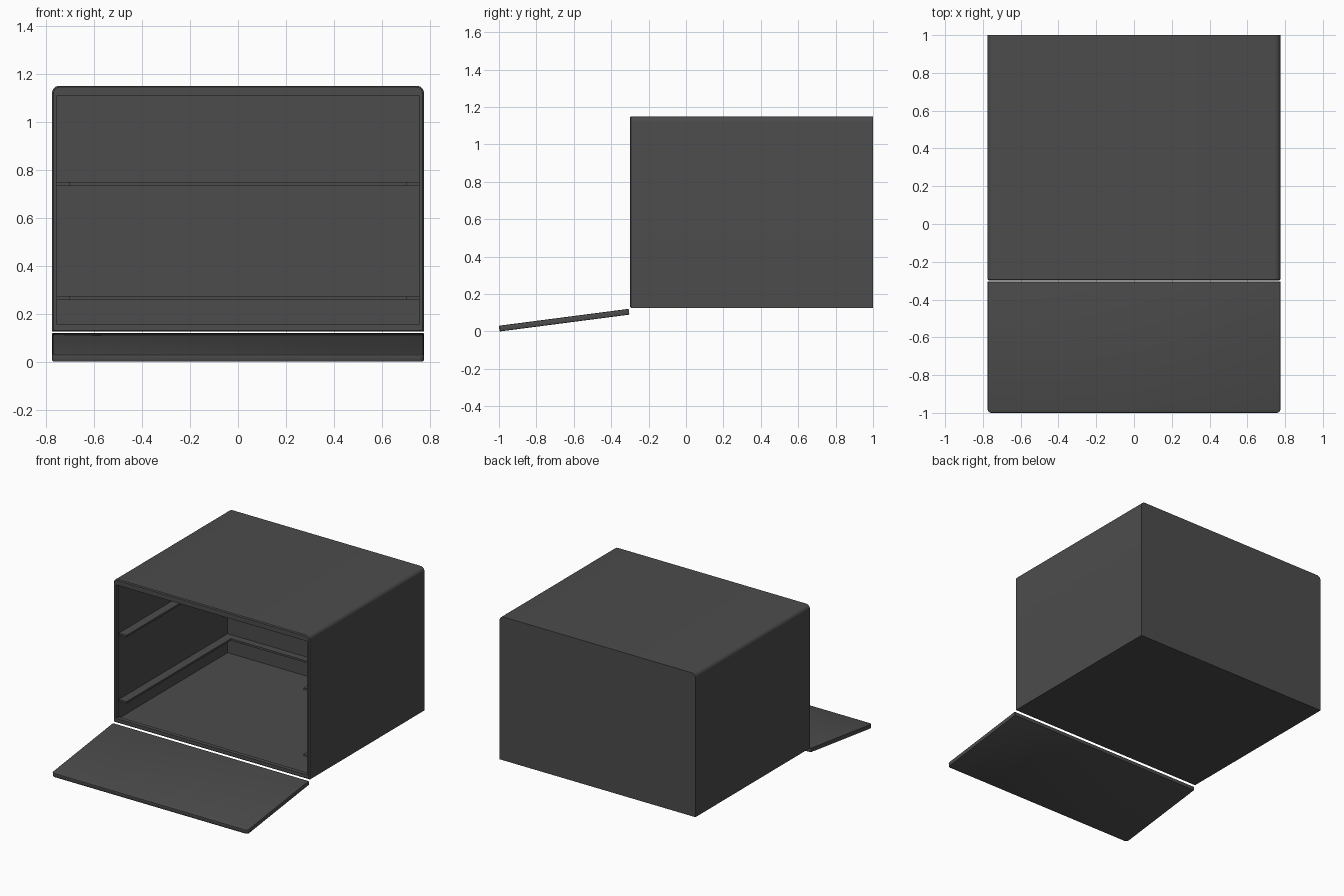
import bpy, bmesh, math
from mathutils import Matrix

if "Cube" in bpy.data.objects:
    bpy.data.objects.remove(bpy.data.objects["Cube"])

grey = bpy.data.materials.new("dark_grey")
grey.diffuse_color = (0.072, 0.072, 0.072, 1)
grey.use_nodes = True
grey.node_tree.nodes["Principled BSDF"].inputs["Base Color"].default_value = grey.diffuse_color


def profile(x, z0, z1, r):
    """Outline in the xz plane with rounded top corners."""
    pts = [(-x, z0), (x, z0)]
    for sx, start in ((1, 0), (-1, 90)):
        for i in range(7):
            a = math.radians(start + i * 15)
            pts.append((sx * (x - r) + r * math.cos(a), z1 - r + r * math.sin(a)))
    return pts


def finish(bm, name, angle=30):
    bmesh.ops.recalc_face_normals(bm, faces=bm.faces)
    me = bpy.data.meshes.new(name)
    bm.to_mesh(me)
    bm.free()
    ob = bpy.data.objects.new(name, me)
    bpy.context.collection.objects.link(ob)
    me.materials.append(grey)
    bpy.ops.object.select_all(action='DESELECT')
    ob.select_set(True)
    bpy.context.view_layer.objects.active = ob
    bpy.ops.object.shade_smooth_by_angle(angle=math.radians(angle))
    return ob


# oven body: rings run from the outer back, round the front lip, into the cavity
rings = [
    (1.0, (0.775, 0.125, 1.15, 0.03)),
    (-0.294, (0.775, 0.125, 1.15, 0.03)),
    (-0.30, (0.769, 0.131, 1.144, 0.025)),
    (-0.30, (0.755, 0.155, 1.11, 0.003)),
    (-0.27, (0.755, 0.155, 1.11, 0.003)),
    (-0.27, (0.761, 0.138, 1.13, 0.003)),
    (0.97, (0.761, 0.138, 1.13, 0.003)),
]
bm = bmesh.new()
loops = [[bm.verts.new((x, y, z)) for x, z in profile(*p)] for y, p in rings]
for a, b in zip(loops, loops[1:]):
    n = len(a)
    for i in range(n):
        j = (i + 1) % n
        bm.faces.new((a[i], a[j], b[j], b[i]))
bm.faces.new(loops[0])
bm.faces.new(loops[-1])
finish(bm, "oven_body")

# U-shaped shelf ledges along the sides and back of the cavity
for name, z in (("lower_ledge", 0.267), ("upper_ledge", 0.741)):
    bm = bmesh.new()
    outline = [(-0.761, -0.26), (-0.70, -0.26), (-0.70, 0.92), (0.70, 0.92),
               (0.70, -0.26), (0.761, -0.26), (0.761, 0.97), (-0.761, 0.97)]
    face = bm.faces.new([bm.verts.new((x, y, z - 0.007)) for x, y in outline])
    ext = bmesh.ops.extrude_face_region(bm, geom=[face])
    bmesh.ops.translate(bm, vec=(0, 0, 0.014),
                        verts=[v for v in ext["geom"] if isinstance(v, bmesh.types.BMVert)])
    finish(bm, name)

# open door, sloping down from the hinge to the ground
L, T = 0.70, 0.031
bm = bmesh.new()
bmesh.ops.create_cube(bm, size=1)
bmesh.ops.scale(bm, vec=(1.55, L, T), verts=bm.verts)
corners = [e for e in bm.edges if abs(e.verts[0].co.z - e.verts[1].co.z) > 0.01
           and e.verts[0].co.y < 0]
bmesh.ops.bevel(bm, geom=corners, offset=0.02, segments=5, profile=0.5, affect='EDGES')
rim = [e for e in bm.edges if abs(e.verts[0].co.z - e.verts[1].co.z) < 0.001]
bmesh.ops.bevel(bm, geom=rim, offset=0.005, segments=2, profile=0.5, affect='EDGES')
bmesh.ops.rotate(bm, cent=(0, 0, 0), verts=bm.verts,
                 matrix=Matrix.Rotation(math.radians(7.4), 3, 'X'))
front = min(v.co.y for v in bm.verts)
low = min(v.co.z for v in bm.verts)
bmesh.ops.translate(bm, vec=(0, -1.0 - front, -low), verts=bm.verts)
finish(bm, "open_door")
